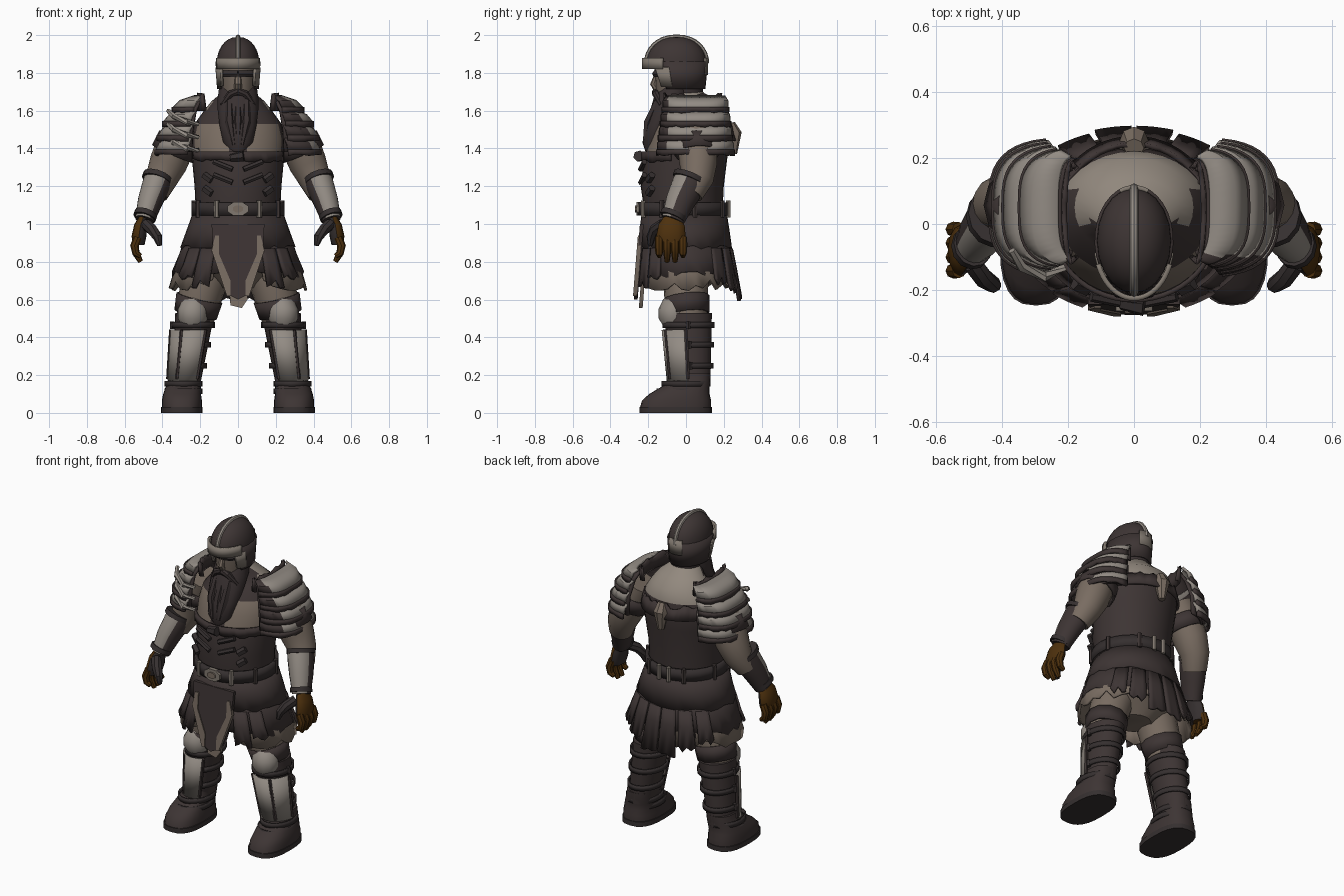
import bpy, bmesh, random
from math import sin, cos, radians, pi
from mathutils import Vector

random.seed(4)
if "Cube" in bpy.data.objects:
    bpy.data.objects.remove(bpy.data.objects["Cube"])


def colour(name, *rgb):
    material = bpy.data.materials.new(name)
    material.use_nodes = True
    material.diffuse_color = (*rgb, 1)
    material.node_tree.nodes["Principled BSDF"].inputs["Base Color"].default_value = (*rgb, 1)
    return material


LEATHER = colour("dark_leather", .047, .035, .034)
STRAP = colour("black_strap", .036, .029, .029)
STEEL = colour("worn_steel", .29, .26, .23)
DULL = colour("dull_metal", .22, .19, .16)
SKIN = colour("weathered_skin", .19, .15, .12)
PALE = colour("pale_fur", .29, .25, .21)
HAIR = colour("dark_hair", .04, .03, .03)
GLOVE = colour("brown_glove", .075, .03, .004)


def skin(name, rings, materials, closed=True, caps=True, thick=0, mirror=False, rule=None):
    """Bridge a list of point rings into one surface."""
    bm = bmesh.new()
    rows = [[bm.verts.new(point) for point in ring] for ring in rings]
    count = len(rows[0])
    for below, above in zip(rows, rows[1:]):
        for i in range(count if closed else count - 1):
            j = (i + 1) % count
            bm.faces.new((below[i], below[j], above[j], above[i]))
    if caps:
        bm.faces.new(rows[0][::-1])
        bm.faces.new(rows[-1])
    bmesh.ops.recalc_face_normals(bm, faces=bm.faces)
    for face in bm.faces:
        face.smooth = True
        if rule:
            face.material_index = rule(face.calc_center_median(), face.normal)
    mesh = bpy.data.meshes.new(name)
    bm.to_mesh(mesh)
    bm.free()
    mesh.set_sharp_from_angle(angle=radians(35))
    for material in materials if isinstance(materials, tuple) else (materials,):
        mesh.materials.append(material)
    obj = bpy.data.objects.new(name, mesh)
    bpy.context.collection.objects.link(obj)
    if thick:
        modifier = obj.modifiers.new("thickness", "SOLIDIFY")
        modifier.thickness, modifier.offset = thick, 0
    if mirror:
        obj.modifiers.new("mirror", "MIRROR")


def loft(name, rows, materials, arc=None, steps=20, power=1, jag=0, thick=.015, **options):
    """Stack ellipses (x, y, z, rx, ry); angle 0 is the front. An arc gives an open shell."""
    start, end = arc or (0, 360)
    full = end - start == 360
    rings = []
    for row, (x, y, z, rx, ry) in enumerate(rows):
        ring = []
        for i in range(steps if full else steps + 1):
            angle = radians(start + (end - start) * i / steps)
            px, py = (abs(v) ** power * (1 if v > 0 else -1) for v in (sin(angle), cos(angle)))
            drop = jag * random.uniform(-1, 1) if row == len(rows) - 1 else 0
            ring.append((x + rx * px, y - ry * py, z + drop))
        rings.append(ring)
    skin(name, rings, materials, closed=full, caps=not arc, thick=thick if arc else 0, **options)


def limb(name, points, materials, wide=1, sides=12, **options):
    """Sweep a round section along (x, y, z, radius) points; wide scales it sideways."""
    spots = [Vector(p[:3]) for p in points]
    rings = []
    for i, (spot, point) in enumerate(zip(spots, points)):
        along = (spots[min(i + 1, len(spots) - 1)] - spots[max(i - 1, 0)]).normalized()
        across = Vector((1, 0, 0))
        across = (across - along * across.dot(along)).normalized()
        depth = along.cross(across)
        turns = [2 * pi * k / sides for k in range(sides)]
        rings.append([spot + point[3] * (across * wide * cos(t) + depth * sin(t)) for t in turns])
    skin(name, rings, materials, **options)


def hoop(name, x, y, z, rx, ry, material, half=.015, arc=(0, 360), **options):
    """Short upright band around a body part."""
    loft(name, [(x, y, z + half, rx, ry), (x, y, z - half, rx, ry)], material, arc=arc, **options)


# Torso: bare chest and pale nape above a leather vest
def vest(centre, normal):
    if centre.y > 0 and centre.z > 1.5 and abs(centre.x) < .18:
        return 2
    return int(centre.y < 0 and 1.37 < centre.z < 1.56 and .04 < abs(centre.x) < .22)


loft("torso", [(0, -.01, 1, .22, .2), (0, -.02, 1.2, .23, .22), (0, 0, 1.36, .245, .22), (0, .02, 1.45, .25, .21),
               (0, .03, 1.53, .23, .19), (0, .05, 1.6, .18, .15), (0, .04, 1.65, .14, .1), (0, 0, 1.7, .08, .09)],
     (LEATHER, SKIN, PALE), steps=32, rule=vest)
hoop("vest_neckline", 0, 0, 1.36, .25, .23, LEATHER, half=.025, arc=(-70, 70), jag=.01)
loft("back_collar", [(0, .03, 1.44, .24, .23), (0, .03, 1.52, .22, .21)], LEATHER, arc=(110, 250), jag=.02)
limb("back_ornament", [(0, .23, 1.53, .03), (0, .25, 1.48, .045), (0, .25, 1.37, .02)], SKIN, sides=8)
for z in (1.22, 1.29):
    limb("chest_clasp", [(.03, -.24, z, .015), (.13, -.22, z + .04, .015)], STRAP, sides=6, mirror=True)
    limb("side_buckle", [(.14, -.2, z - .06, .02), (.18, -.18, z - .03, .02)], STRAP, sides=5, mirror=True)
limb("chest_toggle", [(-.04, -.24, 1.35, .02), (.03, -.25, 1.36, .03)], STRAP, sides=6)

# Belt with buckle and loops
hoop("belt", 0, -.015, 1.08, .235, .23, STRAP, half=.035, steps=28, thick=.02)
for name, size, material, y in (("buckle", .06, DULL, -.263), ("buckle_core", .03, SKIN, -.27)):
    corners = [radians(45 * k + 22) for k in range(8)]
    skin(name, [[(size * cos(t), y + d, 1.08 + size * .65 * sin(t)) for t in corners] for d in (0, .025)], material)
for angle in (28, 62, 105, 150, 172):
    x, y = .24 * sin(radians(angle)), -.24 * cos(radians(angle)) - .015
    limb("belt_loop", [(x, y, 1.035, .014), (x, y, 1.125, .014)], DULL if angle in (28, 172) else LEATHER,
         sides=6, mirror=True)


# Layered skirt, widening downwards and ragged at each hem
def flare(z, grow=0):
    down = 1.05 - z
    return (0, down * .04 - .01, z, .225 + down * .36 + grow, .21 + down * .12 + grow)


def panel(name, outline, lift, material, **options):
    front = [(x, flare(z)[1] - flare(z)[4] - lift, z) for x, z in outline]
    skin(name, [front, [(x, y + .02, z) for x, y, z in front]], material, **options)


for name, top, low, start, jag, material in (("fur_hem", .86, .675, 22, .03, SKIN),
        ("lower_skirt", .94, .73, 8, .02, LEATHER), ("upper_skirt", 1.05, .875, 0, .015, LEATHER)):
    grow = (top - .86) / 20
    loft(name, [flare(z, grow) for z in (top, (top + low) / 2, low)], material, arc=(start, 360 - start),
         steps=36, jag=jag)
for angle, low in ((32, .68), (50, .71), (132, .7), (152, .65), (171, .61)):
    loft("skirt_flap", [flare(.87, .012), flare(.78, .016), flare(low, .02)], LEATHER, arc=(angle - 8, angle + 8),
         steps=4, jag=.025, mirror=True)
loft("hips", [(0, 0, .66, .1, .1), (0, 0, .75, .24, .18), (0, 0, .95, .24, .19)], SKIN)
panel("loincloth", [(-.06, .8), (.06, .8), (.05, .6), (.02, .555), (-.04, .57)], -.01, SKIN)
panel("tabard", [(-.14, 1), (.14, 1), (.13, .83), (.06, .63), (0, .6), (-.06, .63), (-.13, .83)], .02, LEATHER)
panel("tabard_trim", [(.1, .94), (.12, .94), (.14, .86), (.06, .62), (.04, .62), (.04, .7), (.1, .84)], .026, SKIN,
      mirror=True)

# Head and beard
loft("head", [(0, -.04, 1.64, .07, .1), (0, -.05, 1.7, .09, .11), (0, -.05, 1.88, .1, .12)], SKIN)
limb("nose", [(0, -.15, 1.8, .014), (0, -.17, 1.74, .02), (0, -.15, 1.71, .02)], SKIN, sides=8)
limb("eye_shadow", [(0, -.16, 1.795, .02), (.045, -.15, 1.795, .02), (.09, -.1, 1.795, .02)], STRAP, sides=6,
     mirror=True)
limb("moustache", [(0, -.16, 1.7, .02), (.04, -.16, 1.69, .02), (.085, -.13, 1.63, .014)], HAIR, sides=8, mirror=True)
loft("beard", [(0, -.05, 1.74, .1, .08), (0, -.07, 1.67, .11, .1), (0, -.11, 1.6, .11, .08), (0, -.15, 1.52, .1, .07),
               (0, -.17, 1.43, .08, .06), (0, -.19, 1.37, .03, .02)], HAIR, steps=14)
for x in (0, .045, -.045):
    limb("beard_lock", [(x, -.15, 1.65, .02), (x, -.2, 1.54, .025), (x / 2, -.22, 1.42, .01)], HAIR, sides=6)
loft("back_hair", [(0, .01, 1.62, .08, .08), (0, -.02, 1.8, .1, .11)], HAIR)


# Helmet: rounded dome, side skirt, brow band, cheek guards and crest
def dome(angle):
    return .113 * cos(angle) ** .9, .16 * cos(angle) ** .9, 1.85 + .14 * sin(angle)


climb = [radians(t) for t in range(0, 90, 11)]
loft("helmet_dome", [(0, -.05, z, rx, ry) for rx, ry, z in map(dome, climb)], LEATHER)
arch = [(0, -.05 - ry, z, .013) for rx, ry, z in map(dome, climb)]
limb("helmet_crest", arch + [(0, -.1 - y, z, r) for x, y, z, r in arch[::-1]], STEEL, sides=8)
loft("helmet_skirt", [(0, -.05, 1.86, .112, .16), (0, -.04, 1.715, .103, .135)], LEATHER, arc=(62, 298))
hoop("brow_band", 0, -.06, 1.85, .117, .165, DULL, half=.03, arc=(-68, 68))
hoop("nape_band", 0, -.05, 1.835, .114, .16, DULL, half=.045, arc=(158, 202))
loft("cheek_guard", [(0, -.055, 1.83, .115, .165), (0, -.045, 1.73, .107, .13)], DULL, arc=(50, 78), mirror=True)

# Shoulder armour: overlapping bands stepping outward and down
for side in (1, -1):
    arc = (12, 168) if side > 0 else (-168, -12)
    x = side * .17
    loft("shoulder_padding", [(x, .04, 1.67, .05, .13), (x, .04, 1.6, .15, .16), (x, .05, 1.5, .2, .18),
         (x, .05, 1.38, .22, .18)], LEATHER, arc=arc, power=.7)
    for k in range(4):
        top, inner = 1.675 - k * .075, 3 - k
        reach, depth = .26 - .01 * inner ** 2, .2 - .01 * inner
        start = reach - .05 - .02 * inner
        loft("shoulder_band", [(x, .05, top, start, depth - .015), (x, .05, top - .025, (start + 2 * reach) / 3, depth),
             (x, .05, top - .06, reach, depth)], (STEEL, LEATHER), arc=arc, power=.65,
             rule=lambda centre, normal: int(centre.x > 0 and centre.y < -.09))
        hoop("band_rim", x, .05, top - .07, reach + .005, depth + .005, LEATHER, arc=arc, power=.65, jag=.005)
for z in (1.57, 1.5, 1.43):
    limb("curled_strip", [(-.21, -.13, z - .04, .012), (-.27, -.16, z - .03, .016), (-.34, -.13, z, .016),
         (-.37, -.08, z + .03, .012)], STEEL, sides=6)
loft("shoulder_collar", [(.185, .035, 1.6, .04, .14), (.19, .035, 1.685, .02, .15)], LEATHER, arc=(-20, 200),
     jag=.012, mirror=True)

# Arms, bracers and gloved hands
limb("upper_arm", [(.28, .05, 1.52, .1), (.33, .06, 1.42, .105), (.37, .065, 1.32, .1), (.405, .06, 1.24, .086),
                   (.44, .02, 1.16, .07)], SKIN, sides=16, mirror=True)
limb("torn_sleeve", [(.31, .055, 1.45, .11), (.345, .06, 1.37, .115)], LEATHER, caps=False, thick=.012, mirror=True)
limb("bracer", [(.42, .03, 1.245, .088), (.435, .01, 1.2, .088), (.465, -.03, 1.12, .078), (.495, -.07, 1.02, .06)],
     (LEATHER, STEEL), wide=.85, sides=20, mirror=True,
     rule=lambda centre, normal: int(normal.dot(Vector((.25, -.93, .2))) > .5))
for x, y, z, radius in ((.424, .025, 1.24, .092), (.487, -.063, 1.045, .07)):
    limb("bracer_cuff", [(x, y, z + .012, radius), (x + .008, y - .01, z - .012, radius)], STRAP, wide=.88, mirror=True)
limb("palm", [(.5, -.07, 1.03, .05), (.515, -.075, .99, .07), (.525, -.08, .93, .078), (.525, -.08, .89, .06)],
     (STRAP, GLOVE), wide=.5, mirror=True, rule=lambda centre, normal: int(normal.x > -.35))
for k, tip in enumerate((.83, .8, .8, .83)):
    y = -.142 + k * .042
    limb("finger", [(.53, y, .93, .022), (.548, y, .885, .023), (.54, y, .845, .02), (.515, y, tip, .013)], GLOVE,
         sides=8, mirror=True)
limb("thumb", [(.49, -.12, 1, .03), (.455, -.165, .97, .03), (.425, -.185, .93, .025), (.415, -.19, .885, .012)],
     STRAP, sides=8, mirror=True)


# Legs with greaves, straps and knee caps
def shin(z, grow=0):
    down = .53 - z
    return (.228 + down * .13, .01 + down * .04, z, .104 - down * .07 + grow, .127 - down * .06 + grow)


limb("thigh", [(.13, 0, .82, .125), (.175, 0, .7, .12), (.205, 0, .6, .114), (.225, .01, .5, .1)], SKIN, sides=16,
     mirror=True)
limb("thigh_wrap", [(.204, 0, .61, .12), (.225, .01, .52, .11)], LEATHER, caps=False, thick=.01, mirror=True)
loft("calf", [shin(.53), shin(.14)], LEATHER, mirror=True)
loft("greave", [shin(.44, .015), shin(.17, .015)], STEEL, arc=(-36, 84), thick=.012, mirror=True)
for angle in (-36, 30, 84):
    s, c = sin(radians(angle)), cos(radians(angle))
    limb("greave_edge", [(x + rx * s, y - ry * c, z, .01) for x, y, z, rx, ry in (shin(.44, .018), shin(.18, .018))],
         LEATHER, sides=6, mirror=True)
loft("knee_cap", [(.24, -.06, .46, .06, .06), (.24, -.065, .5, .08, .08), (.24, -.065, .55, .08, .08),
                  (.235, -.05, .6, .06, .07), (.23, -.04, .62, .03, .05)], STEEL, steps=14, mirror=True)
for z, arc in ((.465, (0, 360)), (.36, (84, 320)), (.25, (84, 320))):
    x, y, z, rx, ry = shin(z, .01)
    hoop("leg_strap", x, y, z, rx, ry, STRAP, arc=arc, thick=.01, mirror=True)
    limb("strap_buckle", [(x + rx, y, z + .02, .013), (x + rx, y, z - .02, .013)], STRAP, sides=5, mirror=True)

# Boots
hoop("boot_sole", .297, -.055, .015, .11, .192, STRAP, arc=None, steps=24, power=.75, mirror=True)
loft("boot", [(.297, -.055, .03, .106, .188), (.297, -.05, .065, .106, .183), (.296, -.035, .1, .1, .16),
              (.29, -.005, .135, .094, .13), (.283, .02, .17, .085, .11), (.278, .025, .21, .083, .106)],
     LEATHER, steps=24, power=.8, mirror=True)
for y, z, ry in ((-.02, .115, .13), (0, .155, .124)):
    hoop("boot_strap", .288, y, z, .096, ry, STRAP, thick=.01, mirror=True)
